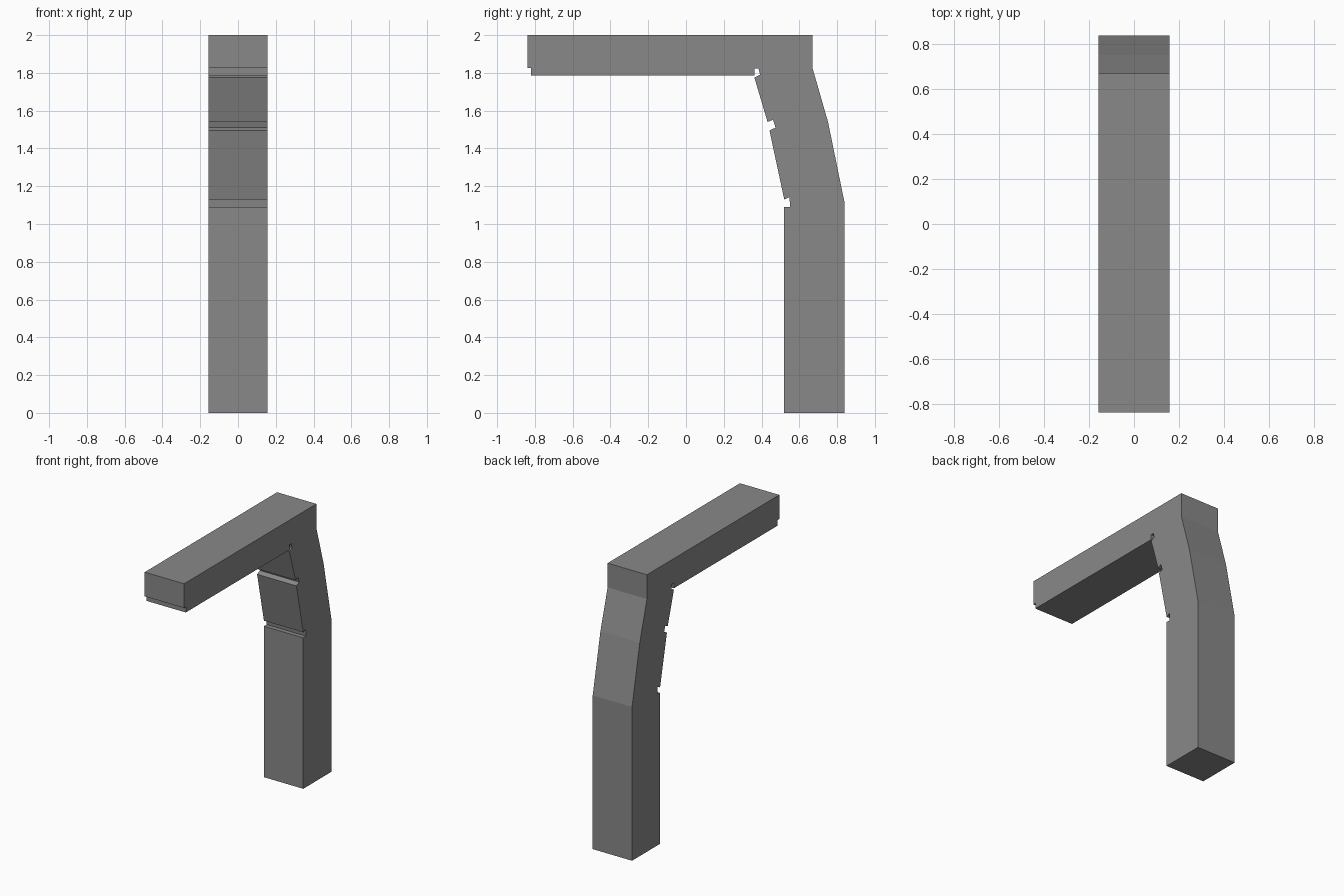
import bpy
import bmesh

cube = bpy.data.objects.get("Cube")
if cube:
    bpy.data.objects.remove(cube, do_unlink=True)

# Single grey finish
grey = bpy.data.materials.new("plain grey")
grey.use_nodes = True
colour = (0.25, 0.25, 0.25, 1)
grey.diffuse_color = colour
grey.node_tree.nodes["Principled BSDF"].inputs["Base Color"].default_value = colour

HALF_WIDTH = 0.157

# Side outline (y, z): back of post, top of arm, underside, then joint notches
back = [(0.52, 0), (0.84, 0), (0.84, 1.11), (0.752, 1.54), (0.67, 1.825), (0.67, 2)]
arm = [(-0.84, 2), (-0.84, 1.825), (-0.82, 1.825), (-0.82, 1.785), (0.362, 1.785)]
top_notch = [(0.362, 1.822), (0.384, 1.822), (0.392, 1.79), (0.362, 1.775)]
middle_notch = [(0.432, 1.54), (0.461, 1.552), (0.474, 1.51), (0.442, 1.495)]
lower_notch = [(0.52, 1.13), (0.547, 1.142), (0.552, 1.09), (0.52, 1.09)]
outline = back + arm + top_notch + middle_notch + lower_notch

# Extrude the outline across the width
bm = bmesh.new()
side = bm.faces.new([bm.verts.new((-HALF_WIDTH, y, z)) for y, z in outline])
result = bmesh.ops.extrude_face_region(bm, geom=[side], use_keep_orig=True)
moved = [v for v in result["geom"] if isinstance(v, bmesh.types.BMVert)]
bmesh.ops.translate(bm, verts=moved, vec=(2 * HALF_WIDTH, 0, 0))
bmesh.ops.recalc_face_normals(bm, faces=bm.faces)

mesh = bpy.data.meshes.new("bent_post_and_arm")
bm.to_mesh(mesh)
bm.free()
mesh.materials.append(grey)
bpy.context.collection.objects.link(bpy.data.objects.new("bent_post_and_arm", mesh))
